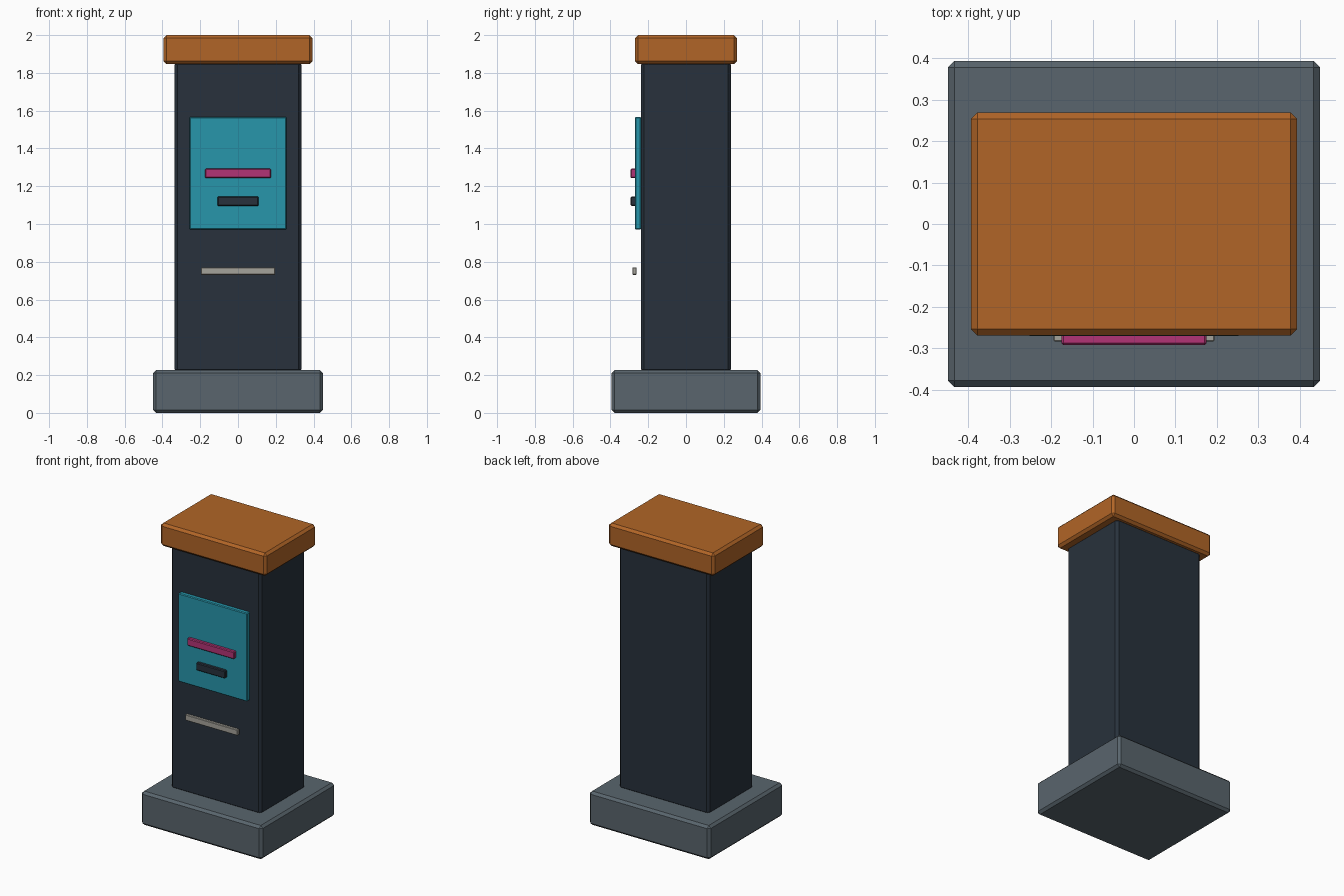
import bpy

if "Cube" in bpy.data.objects:
    bpy.data.objects.remove(bpy.data.objects["Cube"])


def material(name, color):
    m = bpy.data.materials.new(name)
    m.diffuse_color = (*color, 1)
    m.use_nodes = True
    m.node_tree.nodes["Principled BSDF"].inputs["Base Color"].default_value = m.diffuse_color
    return m


slate = material("slate", (0.10, 0.13, 0.153))
navy = material("navy", (0.021, 0.031, 0.045))
orange = material("orange", (0.44, 0.13, 0.02))
teal = material("teal", (0.02, 0.305, 0.41))
magenta = material("magenta", (0.45, 0.034, 0.18))
silver = material("silver", (0.376, 0.366, 0.328))


def box(name, half_x, y, z, bevel, mat):
    """Chamfered box centred on x, spanning the given y and z ranges."""
    bpy.ops.mesh.primitive_cube_add(
        size=1, location=(0, (y[0] + y[1]) / 2, (z[0] + z[1]) / 2))
    ob = bpy.context.object
    ob.name = name
    ob.scale = (2 * half_x, y[1] - y[0], z[1] - z[0])
    bpy.ops.object.transform_apply(location=False, rotation=False, scale=True)
    mod = ob.modifiers.new("chamfer", 'BEVEL')
    mod.width = bevel
    mod.segments = 1
    ob.data.materials.append(mat)
    return ob


# Plinth, column and overhanging cap
box("base", 0.45, (-0.394, 0.394), (0, 0.227), 0.016, slate)
box("column", 0.336, (-0.238, 0.238), (0.215, 1.86), 0.016, navy)
box("cap", 0.394, (-0.27, 0.27), (1.846, 2.0), 0.016, orange)

# Front panel with its two raised bars
box("screen", 0.257, (-0.271, -0.238), (0.971, 1.566), 0.005, teal)
box("upper_bar", 0.175, (-0.293, -0.266), (1.243, 1.293), 0.005, magenta)
box("lower_bar", 0.108, (-0.293, -0.266), (1.095, 1.146), 0.005, navy)

# Slot strip, set just clear of the column
box("slot_strip", 0.195, (-0.284, -0.262), (0.731, 0.77), 0.003, silver)
